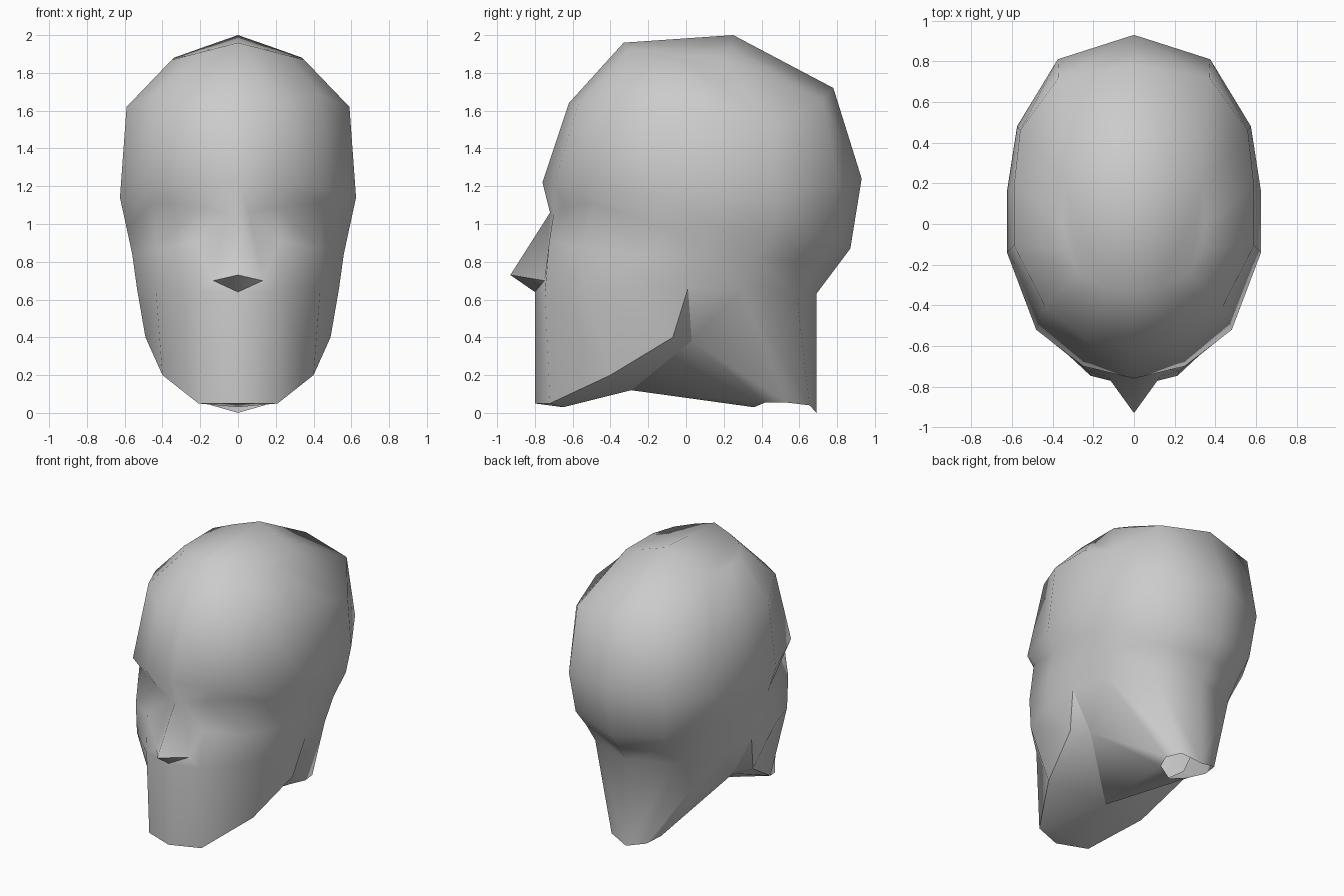
import bpy, bmesh

if "Cube" in bpy.data.objects:
    bpy.data.objects.remove(bpy.data.objects["Cube"])

bm = bmesh.new()

# Half outline of the head seen from above: (width fraction, depth fraction), front to back
PLAN = [(0, 0), (.4, .036), (.77, .142), (1, .367), (1, .544), (.92, .734), (.6, .929), (0, 1)]


def v(x, y, z):
    return bm.verts.new((x, y, z))


def face(*verts):
    bm.faces.new(verts).smooth = True


def ring(front, back, width, side_z, power=2):
    """Tilted half ring through a front and a back (y, z) point."""
    out = []
    for i, (fx, fy) in enumerate(PLAN):
        end_z = front[1] if i < 4 else back[1]
        out.append(v(fx * width, front[0] + fy * (back[0] - front[0]),
                     side_z + (end_z - side_z) * (1 - fx ** power)))
    return out


# Skull rings, from crown to mouth level
crown = ring((-.33, 1.96), (.25, 2.0), .35, 1.87, 1)
forehead = ring((-.62, 1.64), (.78, 1.72), .59, 1.62)
brow = ring((-.76, 1.22), (.93, 1.24), .625, 1.14)
eyes = ring((-.66, 1.06), (.87, .87), .59, .98)
cheek = ring((-.78, .92), (.78, .75), .56, .84)
mouth = ring((-.80, .64), (.69, .63), .535, .66)

# Local shaping: crown, forehead, back of skull, eye hollows, cheeks
crown[5].co = (.34, .20, 1.88)
crown[6].co = (.20, .24, 1.93)
forehead[2].co = (.44, -.40, 1.68)
forehead[4].co.y = .19
forehead[5].co = (.56, .46, 1.51)
forehead[6].co = (.37, .72, 1.66)
eyes[0].co.y = -.72
eyes[1].co = (.20, -.65, 1.09)
eyes[2].co = (.45, -.49, 1.11)
mouth[2].co = (.435, -.54, .65)

rings = (crown, forehead, brow, eyes, cheek, mouth)
for hi, lo in zip(rings, rings[1:]):
    for i in range(7):
        if i == 0 and (hi in (brow, eyes, cheek)):
            continue                      # the nose fills this gap
        face(hi[i], hi[i + 1], lo[i + 1], lo[i])
for i in range(3):                        # crown cap
    face(crown[i], crown[i + 1], crown[6 - i], crown[7 - i])

# Nose
tip, wing, bridge = v(0, -.93, .73), v(.13, -.75, .70), v(.06, -.70, 1.06)
face(brow[0], brow[1], bridge, eyes[0])
face(brow[1], eyes[1], bridge)
face(eyes[0], bridge, wing, tip)
face(bridge, eyes[1], cheek[1], wing)
face(cheek[1], mouth[1], wing)
face(tip, wing, mouth[0])
face(wing, mouth[1], mouth[0])
bm.verts.remove(cheek[0])

# Jaw
jaw = [v(0, -.80, .05), v(.21, -.72, .05), v(.40, -.40, .20), v(.49, -.07, .40)]
for i in range(3):
    face(mouth[i], mouth[i + 1], jaw[i + 1], jaw[i])
face(mouth[3], mouth[4], jaw[3])

# Underside of the jaw
chin_under, throat, jaw_inner = v(0, -.65, .03), v(0, -.29, .12), v(.40, .03, .38)
face(jaw[0], jaw[1], chin_under)
face(chin_under, jaw[1], throat)
face(jaw[1], jaw[2], throat)
face(jaw[2], jaw[3], jaw_inner, throat)
face(jaw[3], mouth[4], jaw_inner)

# Neck tapering to a small open end
end = [v(0, .36, .03), v(.12, .42, .055), v(.17, .53, .055), v(.14, .655, .04), v(0, .69, 0)]
face(throat, jaw_inner, end[1], end[0])
face(jaw_inner, end[2], end[1])
face(jaw_inner, mouth[4], mouth[5])
face(jaw_inner, mouth[5], end[2])
face(mouth[5], mouth[6], end[3], end[2])
face(mouth[6], mouth[7], end[4], end[3])

# Crisp jaw line, neck fold and nose underside
for line in (jaw + [mouth[4]], [throat, jaw_inner, mouth[4]], [tip, wing, mouth[0]]):
    for a, b in zip(line, line[1:]):
        bm.edges.get((a, b)).smooth = False

# Mirror to the other side
bmesh.ops.mirror(bm, geom=bm.verts[:] + bm.edges[:] + bm.faces[:], axis='X', merge_dist=.001)
bmesh.ops.remove_doubles(bm, verts=bm.verts[:], dist=.001)
bmesh.ops.recalc_face_normals(bm, faces=bm.faces[:])

mesh = bpy.data.meshes.new("head")
bm.to_mesh(mesh)
bm.free()
head = bpy.data.objects.new("head", mesh)
bpy.context.collection.objects.link(head)
